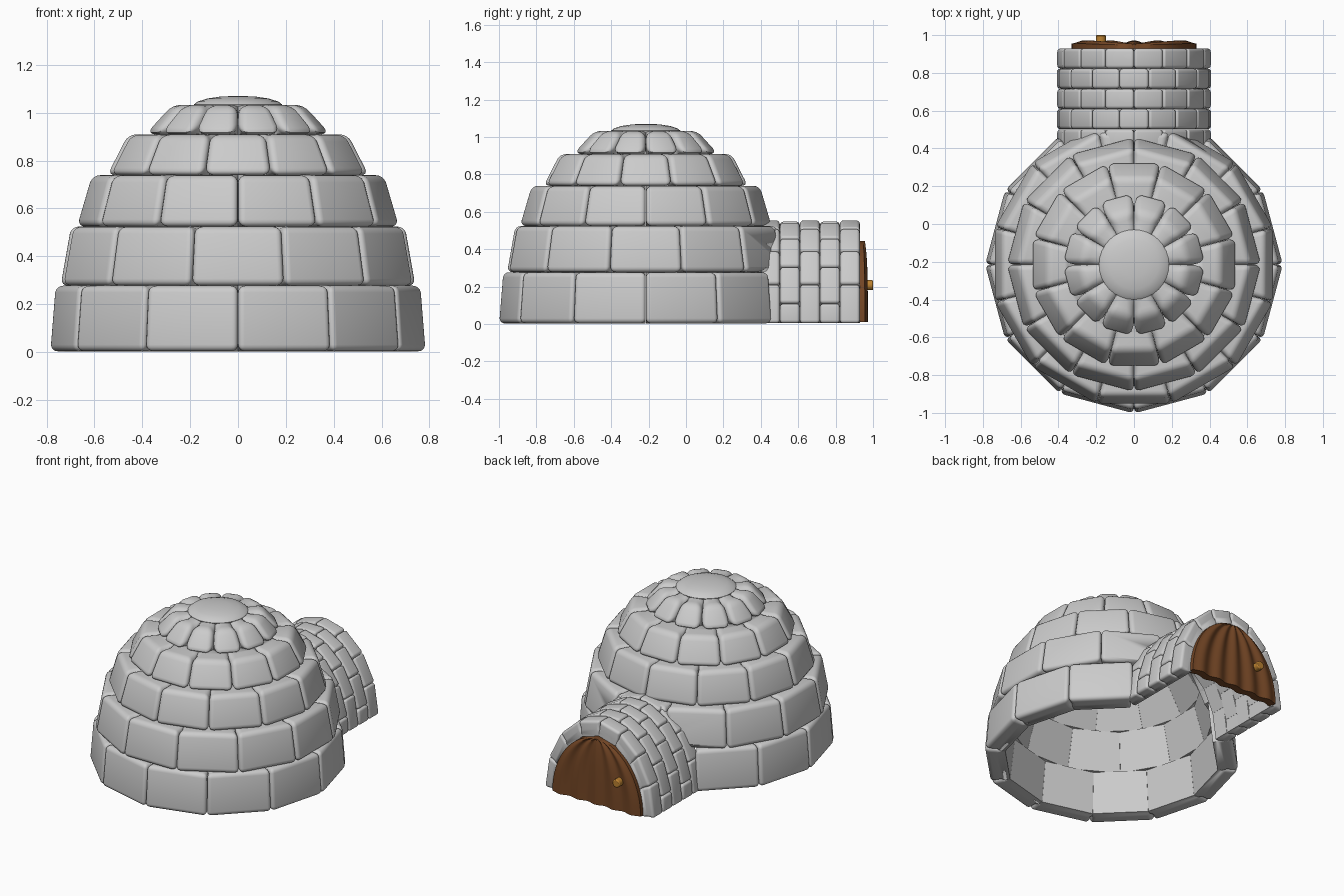
import bpy, bmesh
from math import sin, cos, pi, radians, sqrt
from mathutils import Vector

if "Cube" in bpy.data.objects:
    bpy.data.objects.remove(bpy.data.objects["Cube"])

CY = -0.215  # dome centre on y


def finish(name, bm, color=None, angle=40):
    bmesh.ops.recalc_face_normals(bm, faces=bm.faces[:])
    me = bpy.data.meshes.new(name)
    bm.to_mesh(me)
    bm.free()
    ob = bpy.data.objects.new(name, me)
    bpy.context.collection.objects.link(ob)
    if color:
        mat = bpy.data.materials.new(name + "_colour")
        mat.diffuse_color = color
        mat.use_nodes = True
        mat.node_tree.nodes["Principled BSDF"].inputs["Base Color"].default_value = mat.diffuse_color
        me.materials.append(mat)
    bpy.ops.object.select_all(action='DESELECT')
    ob.select_set(True)
    bpy.context.view_layer.objects.active = ob
    bpy.ops.object.shade_smooth_by_angle(angle=radians(angle))
    return ob


def add_block(bm, outer, inner):
    """Block between two quads; returns the edges of its outer half to round."""
    middle = [Vector(p).lerp(Vector(q), 0.55) for p, q in zip(outer, inner)]
    o, m, i = [[bm.verts.new(p) for p in loop] for loop in (outer, middle, inner)]
    bm.faces.new(o)
    bm.faces.new(i[::-1])
    for k in range(4):
        n = (k + 1) % 4
        bm.faces.new((o[k], m[k], m[n], o[n]))
        bm.faces.new((m[k], i[k], i[n], m[n]))
    return list({e for v in o for e in v.link_edges})


def round_blocks(bm, edges, width):
    bmesh.ops.recalc_face_normals(bm, faces=bm.faces[:])
    bmesh.ops.bevel(bm, geom=edges, offset=width, offset_type='OFFSET', segments=4,
                    profile=0.5, affect='EDGES', clamp_overlap=True)


# Hidden arch that cuts the entrance out of the dome
bm = bmesh.new()
arc = [(0.36 * cos(k * pi / 24), 0.5 * sin(k * pi / 24)) for k in range(25)]
arc = [(0.36, -0.1)] + arc + [(-0.36, -0.1)]
base = bm.faces.new([bm.verts.new((x, 0.0, z)) for x, z in arc])
ext = bmesh.ops.extrude_face_region(bm, geom=[base])
bmesh.ops.translate(bm, vec=(0, 0.9, 0),
                    verts=[g for g in ext["geom"] if isinstance(g, bmesh.types.BMVert)])
cutter = finish("entrance_cutter", bm)
cutter.hide_render = True
cutter.hide_set(True)

# Dome rows: z0, z1, outer r0, r1, inner r0, r1, start angle (0 = +y), rounding
rows = [
    (0.003, 0.277, 0.79, 0.768, 0.66, 0.63, 0, 0.028),
    (0.277, 0.524, 0.767, 0.722, 0.63, 0.56, 15, 0.03),
    (0.524, 0.739, 0.68, 0.617, 0.56, 0.43, 0, 0.032),
    (0.739, 0.909, 0.565, 0.475, 0.43, 0.30, 15, 0.034),
    (0.909, 1.032, 0.397, 0.285, 0.30, 0.13, 0, 0.04),
]


def polar(r, a, z):
    return (r * sin(a), CY + r * cos(a), z)


for n, (z0, z1, r0, r1, q0, q1, start, width) in enumerate(rows):
    bm = bmesh.new()
    edges = []
    for k in range(12):
        if n == 0 and k in (0, 11):  # opening in the lowest row
            continue
        a0 = radians(start + 30 * k) + 0.0007
        a1 = radians(start + 30 * k + 30) - 0.0007
        outer = [polar(r0, a0, z0), polar(r0, a1, z0), polar(r1, a1, z1), polar(r1, a0, z1)]
        inner = [polar(q0, a0, z0), polar(q0, a1, z0), polar(q1, a1, z1), polar(q1, a0, z1)]
        edges += add_block(bm, outer, inner)
    round_blocks(bm, edges, width)
    ob = finish(f"dome_row_{n + 1}", bm)
    if n == 1:
        cut = ob.modifiers.new("entrance", 'BOOLEAN')
        cut.operation = 'DIFFERENCE'
        cut.solver = 'EXACT'
        cut.object = cutter

# Round cap stone
bm = bmesh.new()
prof = [(0, 1.07), (0.07, 1.068), (0.13, 1.059), (0.17, 1.046), (0.185, 1.034),
        (0.18, 1.02), (0.15, 1.0), (0, 1.0)]
vs = [bm.verts.new((r, CY, z)) for r, z in prof]
es = [bm.edges.new(p) for p in zip(vs, vs[1:])]
bmesh.ops.spin(bm, geom=vs + es, cent=(0, CY, 0), axis=(0, 0, 1), angle=2 * pi, steps=32)
bmesh.ops.remove_doubles(bm, verts=bm.verts[:], dist=0.0005)
finish("cap_stone", bm)

# Entrance tunnel: arched rings of blocks with staggered joints
bm = bmesh.new()
edges = []
for ring in range(5):
    y0 = 0.395 + 0.107 * ring
    y1 = y0 + 0.1065
    if ring % 2 == 0:
        cuts = [k / 8 for k in range(9)]
    else:
        cuts = [0] + [(k + 0.5) / 8 for k in range(8)] + [1]
    for c0, c1 in zip(cuts, cuts[1:]):
        t0, t1 = c0 * pi + 0.001, c1 * pi - 0.001

        def arch(w, h):
            return [(w * cos(t), y, 0.004 + h * sin(t))
                    for t, y in ((t0, y0), (t1, y0), (t1, y1), (t0, y1))]
        edges += add_block(bm, arch(0.409, 0.554), arch(0.322, 0.452))
round_blocks(bm, edges, 0.018)
finish("entrance_tunnel", bm)

# Door: arched panel with soft ridges that meet at the top
bm = bmesh.new()
NU, NV = 56, 16
front, back = [], []
for j in range(NV + 1):
    s = 0.995 * sin(j / NV * pi / 2)
    half = 0.33 * sqrt(1 - s * s)
    fr, bk = [], []
    for i in range(NU + 1):
        u = -1 + 2 * i / NU
        x, z = half * u, 0.01 + 0.435 * s
        y = 0.964 - 0.012 * s ** 4 + 0.008 * cos(5 * pi * u) * (1 - 0.5 * s ** 6)
        fr.append(bm.verts.new((x, y, z)))
        bk.append(bm.verts.new((x, y - 0.05, z)))
    front.append(fr)
    back.append(bk)
for grid in (front, back):
    for j in range(NV):
        for i in range(NU):
            bm.faces.new((grid[j][i], grid[j][i + 1], grid[j + 1][i + 1], grid[j + 1][i]))


def rim(g):
    return g[0] + [r[-1] for r in g[1:]] + g[-1][-2::-1] + [r[0] for r in g[-2:0:-1]]


rf, rb = rim(front), rim(back)
for k in range(len(rf)):
    n = (k + 1) % len(rf)
    bm.faces.new((rf[k], rf[n], rb[n], rb[k]))
finish("door", bm, (0.17, 0.06, 0.018, 1))

# Door knob
bpy.ops.mesh.primitive_cylinder_add(vertices=20, radius=0.027, depth=0.06,
                                    location=(-0.175, 0.97, 0.208), rotation=(pi / 2, 0, 0))
knob = bpy.context.object
knob.name = "door_knob"
bev = knob.modifiers.new("rounding", 'BEVEL')
bev.width = 0.006
bev.segments = 2
mat = bpy.data.materials.new("door_knob_colour")
mat.diffuse_color = (0.5, 0.22, 0.03, 1)
mat.use_nodes = True
mat.node_tree.nodes["Principled BSDF"].inputs["Base Color"].default_value = mat.diffuse_color
knob.data.materials.append(mat)
bpy.ops.object.shade_smooth_by_angle(angle=radians(40))
